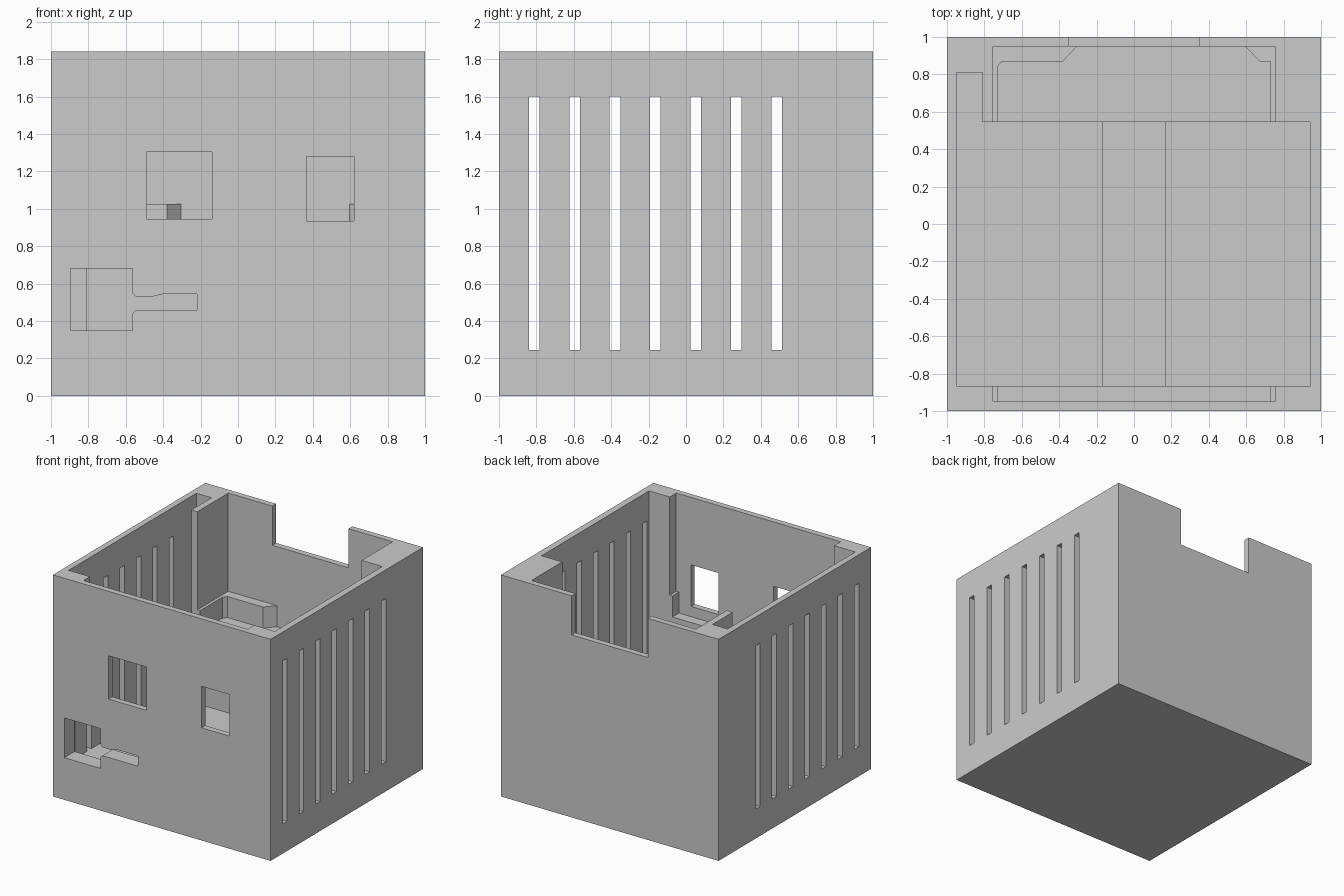
import bpy
import bmesh
from mathutils import Vector

default = bpy.data.objects.get("Cube")
if default:
    bpy.data.objects.remove(default, do_unlink=True)

grey = bpy.data.materials.new("plain grey")
grey.use_nodes = True
GREY = (0.6, 0.6, 0.6, 1)
grey.diffuse_color = GREY
grey.node_tree.nodes["Principled BSDF"].inputs["Base Color"].default_value = GREY


def prism(name, outline, lo, hi, axis="z"):
    """Extrude a flat outline along an axis; outlines are xy, xz or yz."""
    place = {"z": lambda a, b, t: (a, b, t),
             "y": lambda a, b, t: (a, t, b),
             "x": lambda a, b, t: (t, a, b)}[axis]
    bm = bmesh.new()
    base = bm.faces.new([bm.verts.new(place(a, b, lo)) for a, b in outline])
    grown = bmesh.ops.extrude_face_region(bm, geom=[base])["geom"]
    shift = Vector(place(0, 0, hi - lo))
    bmesh.ops.translate(bm, vec=shift,
                        verts=[v for v in grown if isinstance(v, bmesh.types.BMVert)])
    bmesh.ops.recalc_face_normals(bm, faces=bm.faces)
    mesh = bpy.data.meshes.new(name)
    bm.to_mesh(mesh)
    bm.free()
    mesh.materials.append(grey)
    obj = bpy.data.objects.new(name, mesh)
    bpy.context.collection.objects.link(obj)
    return obj


def rect(a0, a1, b0, b1):
    return [(a0, b0), (a1, b0), (a1, b1), (a0, b1)]


def carve(target, *cut):
    """Cut a prism out of the target and discard the cutter."""
    cutter = prism("cutter", *cut)
    cutter.hide_render = True
    mod = target.modifiers.new("carve", "BOOLEAN")
    mod.operation = "DIFFERENCE"
    mod.solver = "EXACT"
    mod.object = cutter
    bpy.context.view_layer.objects.active = target
    bpy.ops.object.modifier_apply(modifier=mod.name)
    bpy.data.objects.remove(cutter, do_unlink=True)


TOP, OVER = 1.84, 2.0
FLOOR, SHELF, LEDGE = 0.245, 0.85, 1.025

# Solid block that becomes the open box
box = prism("box_shell", rect(-1, 1, -1, 1), 0, TOP)

# Main chamber with its tall side pocket
chamber = [(-0.95, -0.865), (0.945, -0.865), (0.945, 0.545),
           (-0.81, 0.545), (-0.81, 0.81), (-0.95, 0.81)]
carve(box, chamber, FLOOR, OVER)

# Shallower bay between front and back walls, stepped at the ledge
carve(box, rect(-0.755, 0.755, -0.95, 0.95), LEDGE, OVER)
bay = [(-0.73, -0.95), (0.73, -0.95), (0.73, 0.87), (0.67, 0.87), (0.595, 0.95),
       (-0.305, 0.95), (-0.38, 0.87), (-0.705, 0.87), (-0.73, 0.84)]
carve(box, bay, SHELF, LEDGE + 0.05)

# Channel along the chamber floor
carve(box, rect(-0.165, 0.165, -0.865, 0.545), 0.1, FLOOR + 0.1)

# Notch in the back wall
carve(box, rect(-0.35, 0.35, 1.515, OVER), 0.9, 1.1, "y")

# Front windows and the keyed opening
openings = [
    rect(-0.49, -0.14, 0.945, 1.305),
    rect(0.365, 0.62, 0.935, 1.28),
    [(-0.895, 0.35), (-0.565, 0.35), (-0.565, 0.44), (-0.545, 0.46),
     (-0.22, 0.46), (-0.22, 0.545), (-0.40, 0.545), (-0.46, 0.53),
     (-0.545, 0.53), (-0.565, 0.55), (-0.565, 0.68), (-0.895, 0.68)],
]
for outline in openings:
    carve(box, outline, -1.1, -0.8, "y")

# Vent slots through both side walls
for i in range(7):
    y = -0.84 + 0.216 * i
    for lo, hi in ((-1.1, -0.9), (0.9, 1.1)):
        carve(box, rect(y, y + 0.057, FLOOR, 1.6), lo, hi, "x")
